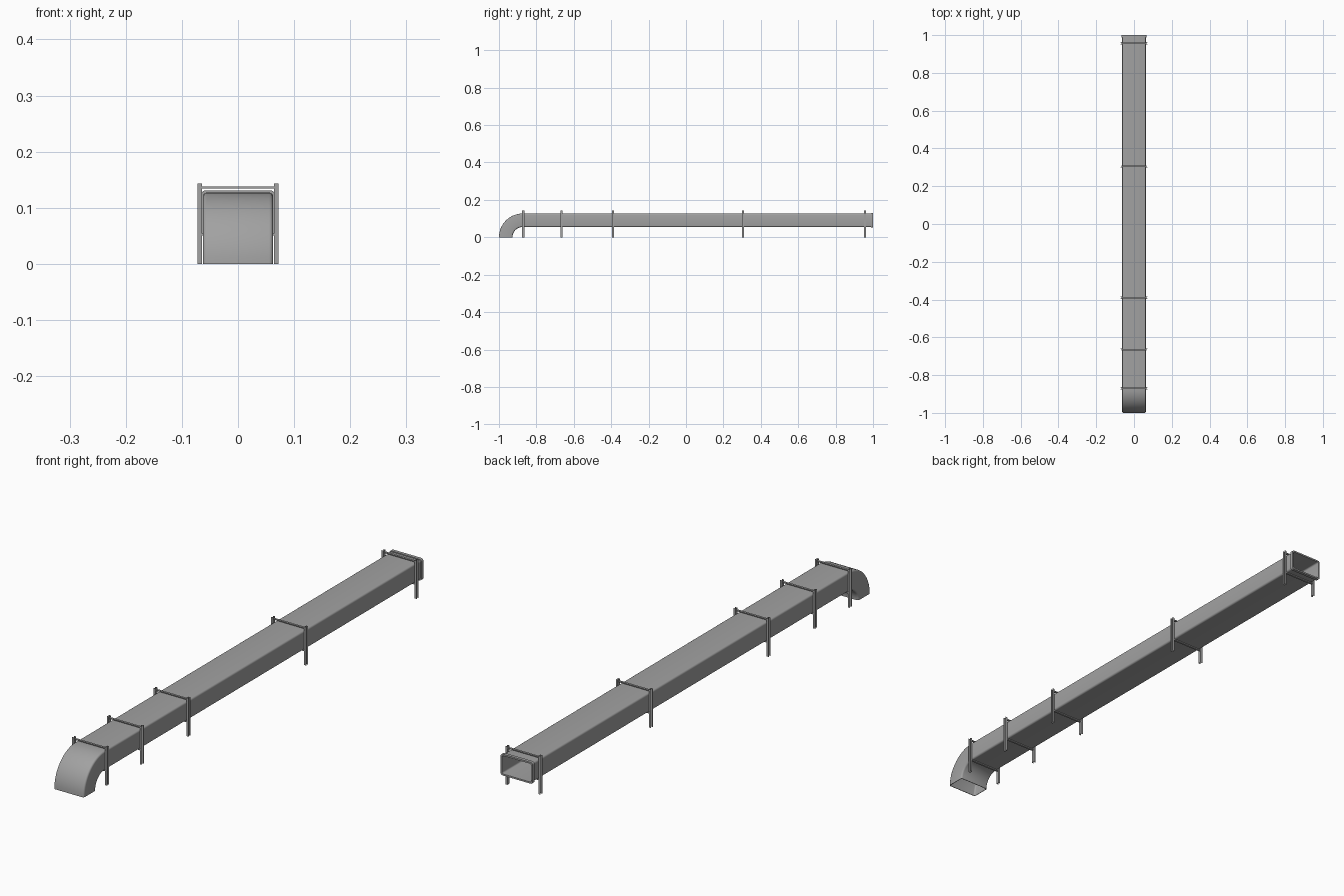
import bpy, bmesh, math
from mathutils import Vector

if "Cube" in bpy.data.objects:
    bpy.data.objects.remove(bpy.data.objects["Cube"])

metal = bpy.data.materials.new("galvanised grey")
metal.diffuse_color = (0.36, 0.36, 0.36, 1)
metal.use_nodes = True
metal.node_tree.nodes["Principled BSDF"].inputs["Base Color"].default_value = metal.diffuse_color

MID, HW, HH = 0.091, 0.0625, 0.036     # duct centre height, half width, half height
BEND_Y = -0.873                        # centre line of the elbow bend


def finish(name, bm):
    me = bpy.data.meshes.new(name)
    bm.to_mesh(me)
    bm.free()
    me.materials.append(metal)
    me.shade_smooth()
    me.set_sharp_from_angle(angle=math.radians(35))
    ob = bpy.data.objects.new(name, me)
    bpy.context.collection.objects.link(ob)
    return ob


def rounded(hw, hh, r, n=4):
    pts = []
    for k, (sx, sz) in enumerate([(1, 1), (-1, 1), (-1, -1), (1, -1)]):
        for i in range(n + 1):
            a = math.pi / 2 * (k + i / n)
            pts.append((sx * (hw - r) + r * math.cos(a), sz * (hh - r) + r * math.sin(a)))
    return pts


def tube(name, path, hw, hh, r, wall):
    """Hollow duct: outer skin along the path, inner skin back again."""
    outer, inner = rounded(hw, hh, r), rounded(hw - wall, hh - wall, r - wall * 0.6)
    bm = bmesh.new()
    rings = []
    for prof, frames in ((outer, path), (inner, path[::-1])):
        for c, up in frames:
            rings.append([bm.verts.new(c + Vector((x, 0, 0)) + up * u) for x, u in prof])
    n = len(outer)
    for i, a in enumerate(rings):
        b = rings[(i + 1) % len(rings)]
        for j in range(n):
            k = (j + 1) % n
            bm.faces.new((a[j], b[j], b[k], a[k]))
    return finish(name, bm)


def straight(y0, y1):
    return [(Vector((0, y, MID)), Vector((0, 0, 1))) for y in (y0, y1)]


def box(bm, x0, x1, y0, y1, z0, z1):
    vs = bmesh.ops.create_cube(bm, size=1)["verts"]
    for v in vs:
        v.co = ((x0 + x1) / 2 + v.co.x * (x1 - x0),
                (y0 + y1) / 2 + v.co.y * (y1 - y0),
                (z0 + z1) / 2 + v.co.z * (z1 - z0))


# elbow turning down to the ground
bend = []
for i in range(17):
    a = math.pi / 2 * i / 16
    up = Vector((0, -math.cos(a), math.sin(a)))
    bend.append((Vector((0, BEND_Y, 0)) + up * MID, up))
tube("elbow_duct", bend, HW, HH, 0.007, 0.002)

# straight run and end flange
tube("straight_duct", straight(BEND_Y, 0.992), HW, HH, 0.007, 0.002)
tube("end_flange", straight(0.988, 1.0), HW + 0.004, HH + 0.004, 0.009, 0.006)

# support frames: a channel post on each side, with bars above and below the duct
for n, y in enumerate((-0.87, -0.665, -0.39, 0.305, 0.957), 1):
    bm = bmesh.new()
    for s in (-1, 1):
        xs = sorted((s * 0.0645, s * 0.0662))
        box(bm, *xs, y - 0.006, y + 0.006, 0, 0.143)          # web
        for d in (-1, 1):                                      # flanges
            xf = sorted((s * 0.0662, s * 0.0725))
            yf = sorted((y + d * 0.006, y + d * 0.0042))
            box(bm, *xf, *yf, 0, 0.143)
    finish(f"support_posts_{n}", bm)
    bm = bmesh.new()
    box(bm, -0.066, 0.066, y - 0.004, y + 0.004, 0.1345, 0.138)
    box(bm, -0.066, 0.066, y - 0.004, y + 0.004, 0.0505, 0.0545)
    finish(f"support_bars_{n}", bm)
